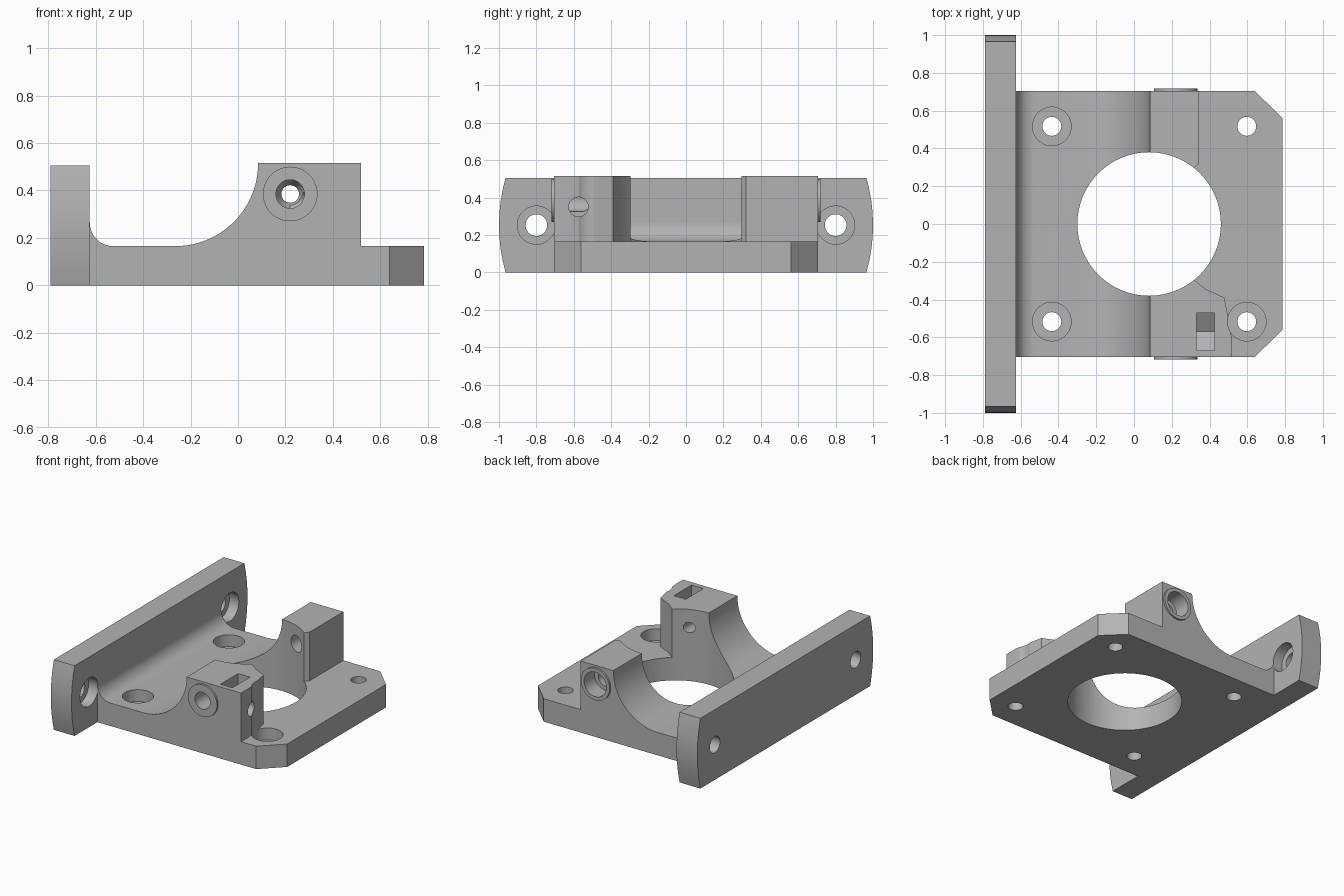
import bpy, bmesh
from math import cos, sin, pi, radians
from mathutils import Matrix, Vector

if "Cube" in bpy.data.objects:
    bpy.data.objects.remove(bpy.data.objects["Cube"])

grey = bpy.data.materials.new("plain grey")
grey.use_nodes = True
GREY = (0.45, 0.45, 0.45, 1)
grey.diffuse_color = GREY
grey.node_tree.nodes["Principled BSDF"].inputs["Base Color"].default_value = GREY


def finish(name, bm):
    bmesh.ops.recalc_face_normals(bm, faces=bm.faces[:])
    mesh = bpy.data.meshes.new(name)
    bm.to_mesh(mesh)
    bm.free()
    mesh.materials.append(grey)
    obj = bpy.data.objects.new(name, mesh)
    bpy.context.collection.objects.link(obj)
    return obj


def prism(name, points, axis, start, end):
    """Extrude an outline given in the two remaining axes."""
    def place(a, b):
        return {"x": (start, a, b), "y": (a, start, b), "z": (a, b, start)}[axis]
    bm = bmesh.new()
    face = bm.faces.new([bm.verts.new(place(a, b)) for a, b in points])
    out = bmesh.ops.extrude_face_region(bm, geom=[face])
    verts = [v for v in out["geom"] if isinstance(v, bmesh.types.BMVert)]
    step = Vector([float(axis == k) for k in "xyz"]) * (end - start)
    bmesh.ops.translate(bm, verts=verts, vec=step)
    return finish(name, bm)


def cylinder(name, axis, a, b, start, end, r1, r2=None, sides=48):
    """Cylinder or cone along an axis from start to end."""
    mid = (start + end) / 2
    centre = {"x": (mid, a, b), "y": (a, mid, b), "z": (a, b, mid)}[axis]
    turn = {"x": Matrix.Rotation(pi / 2, 4, "Y"),
            "y": Matrix.Rotation(-pi / 2, 4, "X"),
            "z": Matrix.Identity(4)}[axis]
    bm = bmesh.new()
    bmesh.ops.create_cone(bm, cap_ends=True, segments=sides, radius1=r1,
                          radius2=r1 if r2 is None else r2, depth=end - start,
                          matrix=Matrix.Translation(centre) @ turn)
    return finish(name, bm)


def combine(obj, tools, operation):
    bpy.context.view_layer.objects.active = obj
    for tool in tools:
        mod = obj.modifiers.new("combine", "BOOLEAN")
        mod.operation, mod.solver, mod.object = operation, "EXACT", tool
        bpy.ops.object.modifier_apply(modifier=mod.name)
        bpy.data.objects.remove(tool)


def arc(cx, cy, r, a0, a1, n):
    return [(cx + r * cos(radians(a0 + (a1 - a0) * i / n)),
             cy + r * sin(radians(a0 + (a1 - a0) * i / n))) for i in range(n + 1)]


WIDE, TOP, FLOOR = 0.705, 0.515, 0.165
PIN_X, PIN_Z = 0.22, 0.385

# Body: side profile with a small fillet and a large sweep up to the clamp
profile = [(-0.625, 0), (0.785, 0), (0.785, TOP)]
profile += arc(-0.265, TOP, TOP - FLOOR, 0, -90, 24)
profile += arc(-0.525, FLOOR + 0.1, 0.1, 270, 180, 12)
body = prism("bracket_body", profile, "y", -WIDE, WIDE)

# Round bosses on the outer sides of the two clamp blocks
combine(body, [cylinder("boss", "y", PIN_X, PIN_Z, -0.718, -0.6, 0.115),
               cylinder("boss", "y", PIN_X, PIN_Z, 0.6, 0.718, 0.115)], "UNION")

# Clear space beside the clamp blocks, leaving the thin base
clearing = [(0.345, 1), (0.345, 0.32), (0.31, 0.29), (0.2, 0), (0.31, -0.29),
            (0.38, -0.345), (0.478, -0.39), (0.5, -0.5), (0.518, -0.61),
            (0.518, -1), (1, -1), (1, 1)]
cuts = [prism("clearing", clearing, "z", FLOOR, 1)]

# Chamfered base corners
for s in (-1, 1):
    corner = [(0.54, s * 0.802), (0.885, s * 0.463), (1, s * 0.802)]
    cuts.append(prism("chamfer", corner, "z", -0.1, 0.4))

# Large central opening
cuts.append(cylinder("opening", "z", 0.08, 0, -0.1, 1, 0.38, sides=64))

# Base screw holes, three of them with counterbores
for x, y, bored in ((-0.435, 0.517, True), (-0.435, -0.517, True),
                    (0.597, -0.517, True), (0.597, 0.517, False)):
    cuts.append(cylinder("hole", "z", x, y, -0.1, 0.6, 0.05))
    if bored:
        cuts.append(cylinder("bore", "z", x, y, 0.08, 0.6, 0.102))

# Cross holes through the clamp blocks
cuts += [cylinder("pin_hole", "y", PIN_X, PIN_Z, -0.9, 0, 0.037),
         cylinder("pin_bore", "y", PIN_X, PIN_Z, -0.9, -0.55, 0.06),
         cylinder("pin_taper", "y", PIN_X, PIN_Z, -0.5501, -0.5, 0.06, 0.036),
         cylinder("pin_hole", "y", PIN_X, PIN_Z, 0, 0.9, 0.058),
         cylinder("pin_bore", "y", PIN_X, PIN_Z, 0.6, 0.9, 0.088)]

# Nut slot with a pointed bottom and its set screw hole
slot = [(-0.67, 1), (-0.67, 0.295), (-0.57, 0.235), (-0.47, 0.295), (-0.47, 1)]
cuts += [prism("nut_slot", slot, "x", 0.33, 0.425),
         cylinder("set_screw_hole", "x", -0.575, 0.35, 0.22, 0.9, 0.052)]
combine(body, cuts, "DIFFERENCE")

# Upright mounting flange with slightly bowed ends
MID = 0.2525
ends = []
for i in range(9):
    t = i / 4 - 1
    ends.append((1 - 0.035 * t * t, MID + MID * t))
outline = ends + [(-y, z) for y, z in reversed(ends)]
flange = prism("mounting_flange", outline, "x", -0.79, -0.625)
cuts = []
for s in (-1, 1):
    cuts += [cylinder("hole", "x", s * 0.8, MID, -1, 0, 0.058),
             cylinder("bore", "x", s * 0.8, MID, -0.70, 0, 0.102)]
combine(flange, cuts, "DIFFERENCE")

# Smooth curves, sharp edges
for obj in (body, flange):
    bpy.ops.object.select_all(action="DESELECT")
    obj.select_set(True)
    bpy.context.view_layer.objects.active = obj
    bpy.ops.object.shade_smooth_by_angle(angle=radians(20))
